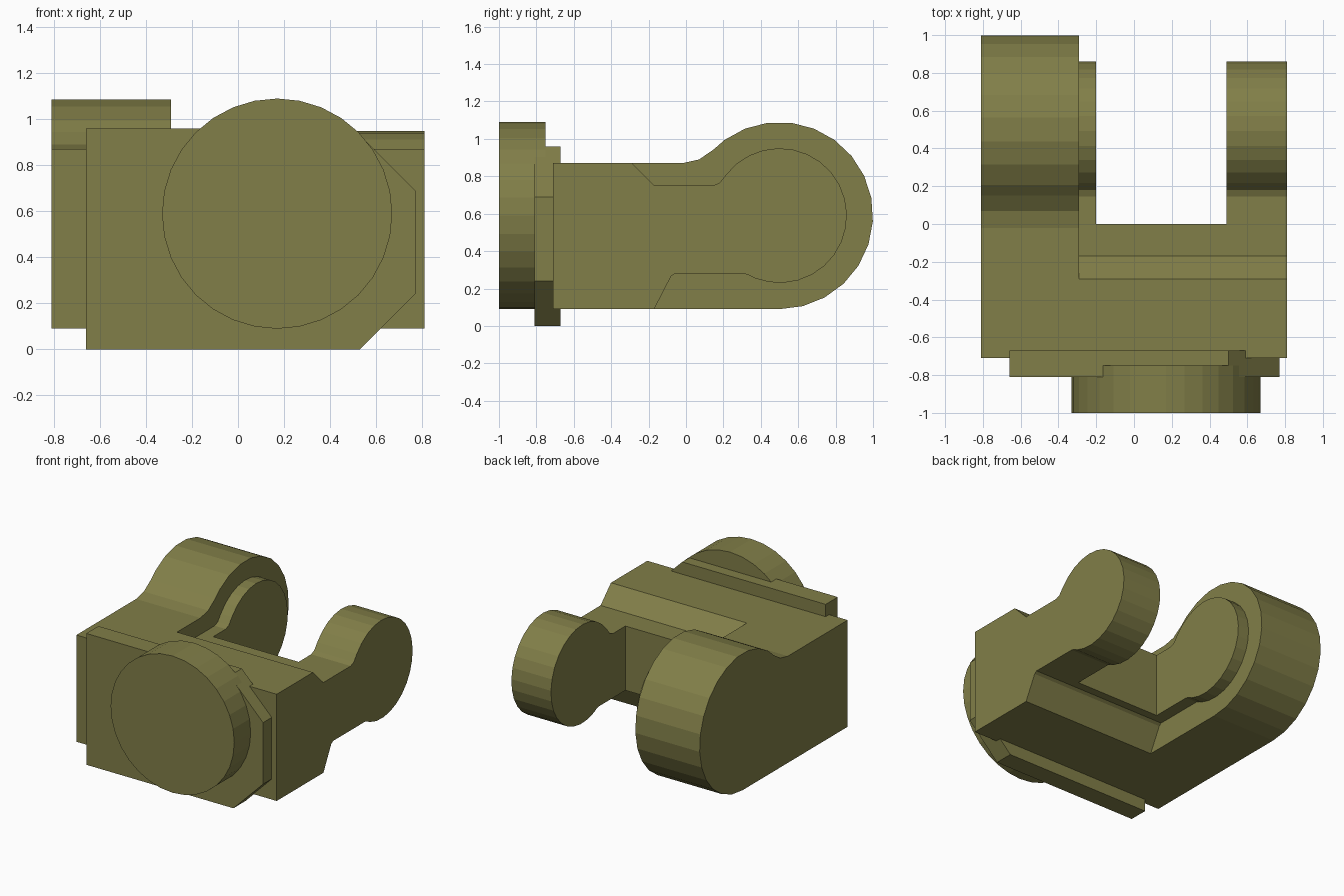
import bpy, bmesh
from math import cos, sin, radians
from mathutils import Vector

if "Cube" in bpy.data.objects:
    bpy.data.objects.remove(bpy.data.objects["Cube"])

olive = bpy.data.materials.new("olive")
olive.diffuse_color = (0.22, 0.21, 0.065, 1)
olive.use_nodes = True
olive.node_tree.nodes["Principled BSDF"].inputs["Base Color"].default_value = olive.diffuse_color


def arc(cx, cy, r, start, end, steps):
    angles = [radians(start + (end - start) * i / steps) for i in range(steps + 1)]
    return [(cx + r * cos(a), cy + r * sin(a)) for a in angles]


def extrude(name, profile, axis, lo, hi):
    """Extrude a (y, z) profile along x, or an (x, z) profile along y."""
    place = (lambda p: (lo, p[0], p[1])) if axis == "x" else (lambda p: (p[0], lo, p[1]))
    direction = Vector((hi - lo, 0, 0)) if axis == "x" else Vector((0, hi - lo, 0))
    bm = bmesh.new()
    face = bm.faces.new([bm.verts.new(place(p)) for p in profile])
    top = bmesh.ops.extrude_face_region(bm, geom=[face], use_keep_orig=True)["geom"]
    verts = [g for g in top if isinstance(g, bmesh.types.BMVert)]
    bmesh.ops.translate(bm, verts=verts, vec=direction)
    bmesh.ops.recalc_face_normals(bm, faces=bm.faces)
    mesh = bpy.data.meshes.new(name)
    bm.to_mesh(mesh)
    bm.free()
    mesh.materials.append(olive)
    obj = bpy.data.objects.new(name, mesh)
    bpy.context.collection.objects.link(obj)
    return obj


# Thick arm with a large round end
thick = [(-0.71, 0.09)] + arc(0.5, 0.59, 0.5, -90, 126, 15)
thick += [(0.15, 0.945), (0.07, 0.89), (-0.02, 0.87), (-0.71, 0.87)]
extrude("thick_arm", thick, "x", -0.81, -0.29)

# Body, thin arm and inner boss share one stepped profile
thin = [(-0.71, 0.09), (-0.17, 0.09), (-0.08, 0.265), (-0.06, 0.28), (0.31, 0.28), (0.34, 0.27)]
thin += arc(0.5, 0.59, 0.36, -112, 142, 20)
thin += [(0.18, 0.765), (0.145, 0.75), (-0.17, 0.75), (-0.29, 0.87), (-0.71, 0.87)]
yoke = extrude("yoke_body", thin, "x", -0.29, 0.81)

# Slot between the arms
slot = extrude("slot_cutter", [(0, -0.2), (1.2, -0.2), (1.2, 1.4), (0, 1.4)], "x", -0.2, 0.49)
slot.hide_render = True
slot.hide_set(True)
cut = yoke.modifiers.new("slot", "BOOLEAN")
cut.operation = "DIFFERENCE"
cut.solver = "EXACT"
cut.object = slot

# Front plate with two clipped corners
plate = [(-0.66, 0), (0.53, 0), (0.77, 0.24), (0.77, 0.69), (0.50, 0.96), (-0.66, 0.96)]
extrude("front_plate", plate, "y", -0.81, -0.67)

# Round front disc
extrude("front_disc", arc(0.17, 0.59, 0.5, 0, 360, 32)[:-1], "y", -1.0, -0.75)
